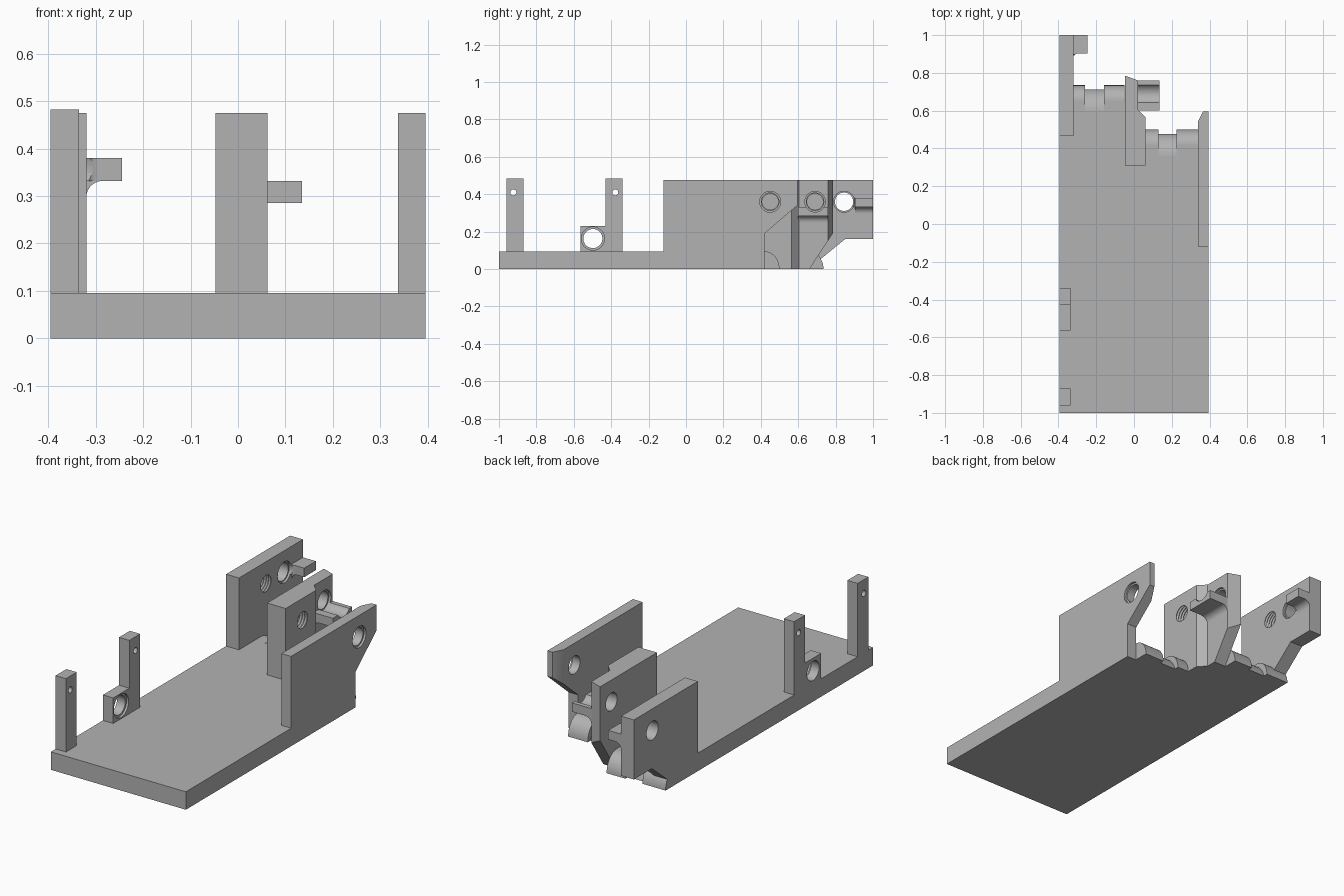
import bpy, bmesh
from math import sin, cos, pi
from mathutils import Vector

if "Cube" in bpy.data.objects:
    bpy.data.objects.remove(bpy.data.objects["Cube"])

grey = bpy.data.materials.new("plain_grey")
grey.use_nodes = True
colour = (0.45, 0.45, 0.45, 1)
grey.diffuse_color = colour
grey.node_tree.nodes["Principled BSDF"].inputs["Base Color"].default_value = colour
parts = []


def finish(name, bm, cutter):
    bmesh.ops.recalc_face_normals(bm, faces=bm.faces)
    mesh = bpy.data.meshes.new(name)
    bm.to_mesh(mesh)
    bm.free()
    mesh.materials.append(grey)
    ob = bpy.data.objects.new(name, mesh)
    bpy.context.collection.objects.link(ob)
    if cutter:
        ob.hide_render = True
    else:
        parts.append(ob)
    return ob


def prism(name, pts, axis, lo, hi, cutter=False):
    """Extrude a 2D outline along an axis; points use the other two axes in order."""
    place = {"x": lambda p, d: (d, p[0], p[1]),
             "y": lambda p, d: (p[0], d, p[1]),
             "z": lambda p, d: (p[0], p[1], d)}[axis]
    bm = bmesh.new()
    face = bm.faces.new([bm.verts.new(place(p, lo)) for p in pts])
    new = bmesh.ops.extrude_face_region(bm, geom=[face])["geom"]
    shift = Vector(place((0, 0), hi - lo))
    bmesh.ops.translate(bm, vec=shift, verts=[v for v in new if isinstance(v, bmesh.types.BMVert)])
    return finish(name, bm, cutter)


def bore(name, y, z, steps, n=32):
    """Turned cutter along x from (x, radius) steps."""
    bm = bmesh.new()
    rings = [[bm.verts.new((x, y + r * cos(2 * pi * i / n), z + r * sin(2 * pi * i / n)))
              for i in range(n)] for x, r in steps]
    for a, b in zip(rings, rings[1:]):
        for i in range(n):
            j = (i + 1) % n
            bm.faces.new((a[i], a[j], b[j], b[i]))
    bm.faces.new(rings[0])
    bm.faces.new(rings[-1])
    return finish(name, bm, True)


def rect(a0, a1, b0, b1):
    return [(a0, b0), (a1, b0), (a1, b1), (a0, b1)]


def arc(cx, cy, rx, ry, start, end, n=12):
    return [(cx + rx * cos(start + (end - start) * i / n),
             cy + ry * sin(start + (end - start) * i / n)) for i in range(n + 1)]


def cut(targets, cutters):
    for ob in targets:
        for c in cutters:
            mod = ob.modifiers.new("cut", "BOOLEAN")
            mod.operation, mod.solver, mod.object = "DIFFERENCE", "EXACT", c
        graph = bpy.context.evaluated_depsgraph_get()
        mesh = bpy.data.meshes.new_from_object(ob.evaluated_get(graph))
        ob.modifiers.clear()
        ob.data = mesh
    for c in cutters:
        bpy.data.objects.remove(c)


def through(x0, x1, face, y, z, r, wide):
    """Through hole with a wider mouth on the +x side."""
    return bore("hole_cutter", y, z, [(x0, r), (face - 0.012, r), (face - 0.012, wide), (x1, wide)])


def threaded(face, depth, y, z):
    """Blind hole with ridged sides, opening towards +x."""
    n = 8
    steps = [(face - depth + depth * i / n, 0.05 if i % 2 else 0.043) for i in range(n + 1)]
    return bore("thread_cutter", y, z, steps + [(face + 0.02, 0.043)])


SLAB, TOP, AXLE = 0.095, 0.475, 0.36

# Base plate with rounded knuckle ends and shallow grooves
base = prism("base_plate", [(-0.395, -1), (0.395, -1), (0.395, 0.42), (0, 0.42),
                            (0, 0.655), (-0.395, 0.655)], "z", 0, SLAB)
for side, y, x0, x1, g0, g1 in (("left", 0.42, 0.02, 0.34, 0.13, 0.225),
                                ("right", 0.655, -0.395, -0.05, -0.26, -0.16)):
    knuckle = prism(side + "_knuckle", [(y, 0)] + arc(y, 0, 0.08, SLAB, 0, pi / 2),
                    "x", x0, x1)
    s = y - 0.06
    groove = arc(s, -0.03, 0.12, 0.124, pi / 2, 0) + [(s + 0.2, -0.03), (s + 0.2, 0.2), (s, 0.2)]
    cut([base, knuckle], [prism("groove_cutter", groove, "x", g0, g1, True)])

# Left wall, with a bevelled inner back edge
left = prism("left_wall", [(-0.12, SLAB), (-0.12, TOP), (0.595, TOP), (0.595, 0.34),
                           (0.42, 0.19), (0.42, SLAB)], "x", 0.338, 0.395)
cut([left], [prism("bevel_cutter", [(0.328, 0.52), (0.378, 0.62), (0.328, 0.62)],
                   "z", 0, 1, True),
             through(0.3, 0.45, 0.395, 0.45, AXLE, 0.047, 0.056)])

# Middle wall, stepped in plan and sloped underneath
middle = prism("middle_wall", [(-0.047, 0.31), (0.062, 0.31), (0.062, 0.565), (0.022, 0.605),
                               (0.022, 0.76), (-0.047, 0.785)], "z", 0, TOP)


def lug(name, x0, x1, z0, z1, r, y0, y1):
    """Stop bar with a hollow fillet beneath it."""
    outline = [(x0 - 0.01, z1), (x1, z1), (x1, z0)]
    outline += arc(x0 + r, z0 - r, r, r, pi / 2, pi) + [(x0 - 0.01, z0 - r)]
    return prism(name, outline, "y", y0, y1)


middle_lug = lug("middle_stop", 0.022, 0.135, 0.285, 0.332, 0.035, 0.6, 0.76)
cut([middle], [prism("slope_cutter", [(0.594, -0.1), (0.785, 0.19), (0.9, 0.19), (0.9, -0.1)],
                     "x", -0.2, 0.2, True),
               threaded(0.062, 0.06, 0.45, AXLE)])
cut([middle, middle_lug], [through(-0.1, 0.2, 0.022, 0.69, AXLE, 0.047, 0.055)])

# Right wall with its stop
right = prism("right_wall", [(0.465, SLAB), (0.465, TOP), (1, TOP), (1, 0.16), (0.85, 0.16),
                             (0.71, 0.045), (0.655, 0.045), (0.655, SLAB)],
              "x", -0.395, -0.32)
lug("right_stop", -0.32, -0.245, 0.332, 0.38, 0.035, 0.903, 1)
fillet = prism("right_stop_fillet", [(-0.325, 0.905), (-0.295, 0.905)]
               + arc(-0.295, 0.878, 0.025, 0.025, pi / 2, pi) + [(-0.325, 0.878)],
               "z", 0.332, 0.38)
cut([right], [threaded(-0.32, 0.055, 0.69, AXLE)])
cut([right, fillet], [through(-0.45, -0.2, -0.32, 0.845, AXLE, 0.049, 0.056)])

# Front posts with pin holes
for name, y0, y1, hole in (("front_post", -0.96, -0.87, -0.923), ("rear_post", -0.43, -0.34, -0.378)):
    post = prism(name, rect(y0, y1, SLAB, 0.483), "x", -0.395, -0.335)
    cut([post], [bore("pin_cutter", hole, 0.41, [(-0.5, 0.016), (-0.3, 0.016)], 20)])

# Bearing block beside the rear post
block = prism("bearing_block", rect(-0.565, -0.43, SLAB, 0.23), "x", -0.395, -0.335)
cut([block], [through(-0.45, -0.3, -0.335, -0.498, 0.163, 0.051, 0.062)])

# Smooth the round surfaces, keep edges sharp
bpy.ops.object.select_all(action="DESELECT")
for ob in parts:
    ob.select_set(True)
bpy.context.view_layer.objects.active = base
bpy.ops.object.shade_smooth_by_angle()
